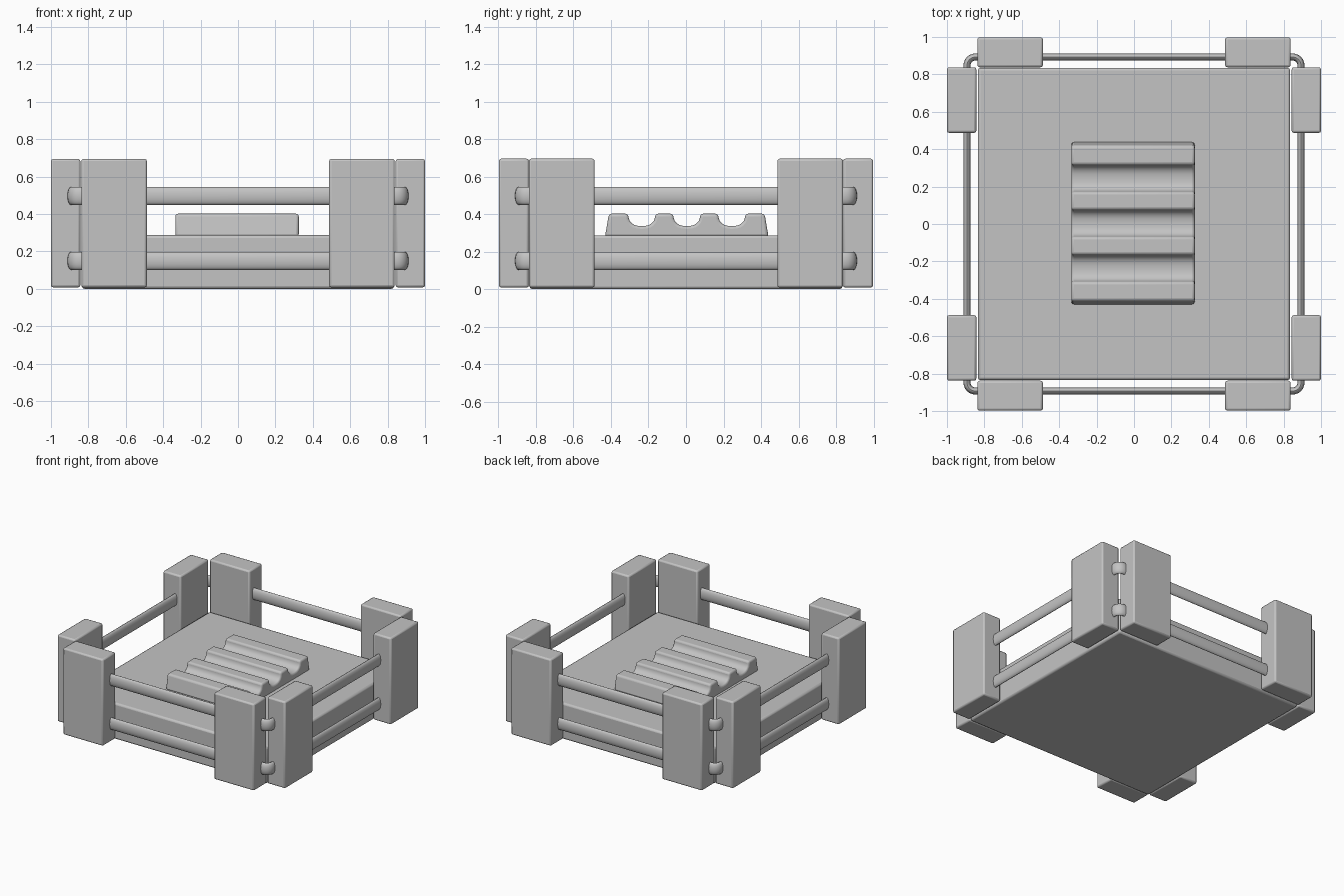
import bpy, bmesh, math
from mathutils import Vector

cube = bpy.data.objects.get("Cube")
if cube:
    bpy.data.objects.remove(cube, do_unlink=True)

# Single plain grey material
grey = bpy.data.materials.new("plain_grey")
grey.use_nodes = True
colour = (0.55, 0.55, 0.55, 1)
grey.diffuse_color = colour
grey.node_tree.nodes["Principled BSDF"].inputs["Base Color"].default_value = colour


def finish(name, bm, bevel=0, segments=2):
    bmesh.ops.recalc_face_normals(bm, faces=bm.faces)
    mesh = bpy.data.meshes.new(name)
    bm.to_mesh(mesh)
    bm.free()
    mesh.materials.append(grey)
    obj = bpy.data.objects.new(name, mesh)
    bpy.context.collection.objects.link(obj)
    bpy.ops.object.select_all(action='DESELECT')
    obj.select_set(True)
    bpy.context.view_layer.objects.active = obj
    if bevel:
        mod = obj.modifiers.new("soft_edges", 'BEVEL')
        mod.width = bevel
        mod.segments = segments
        mod.limit_method = 'ANGLE'
        mod.angle_limit = math.radians(35)
    bpy.ops.object.shade_smooth_by_angle(angle=math.radians(35))
    return obj


def box(name, low, high, bevel):
    low, high = Vector(low), Vector(high)
    bm = bmesh.new()
    bmesh.ops.create_cube(bm, size=1)
    bmesh.ops.scale(bm, vec=high - low, verts=bm.verts)
    bmesh.ops.translate(bm, vec=(low + high) / 2, verts=bm.verts)
    return finish(name, bm, bevel)


# Platform
box("platform", (-0.835, -0.835, 0), (0.835, 0.835, 0.287), 0.015)

# Eight corner posts, two on each side
INNER, EDGE, OUTER = 0.487, 0.838, 0.998
for sx, x_name in ((-1, "right"), (1, "left")):
    for sy, y_name in ((-1, "front"), (1, "back")):
        for facing, dx, dy in (("end", (INNER, EDGE), (EDGE, OUTER)),
                               ("side", (EDGE + 0.005, OUTER + 0.002), (INNER, EDGE))):
            xs = sorted(sx * v for v in dx)
            ys = sorted(sy * v for v in dy)
            box(f"{y_name}_{x_name}_{facing}_post",
                (xs[0], ys[0], 0.008), (xs[1], ys[1], 0.695), 0.012)


# Rails: flattened rods running round all four sides
def rail(name, z, reach=0.893, radius=0.045, half_width=0.019, half_height=0.048):
    bm = bmesh.new()
    rings = []
    for quarter in range(4):
        middle = math.pi / 4 + quarter * math.pi / 2
        corner = Vector((math.cos(middle), math.sin(middle), 0)) * (reach - radius) * math.sqrt(2)
        for step in range(7):
            a = quarter * math.pi / 2 + step / 6 * math.pi / 2
            out = Vector((math.cos(a), math.sin(a), 0))
            ring = []
            for k in range(16):
                t = k * math.tau / 16
                p = corner + out * (radius + half_width * math.cos(t))
                ring.append(bm.verts.new((p.x, p.y, z + half_height * math.sin(t))))
            rings.append(ring)
    for i, ring in enumerate(rings):
        following = rings[(i + 1) % len(rings)]
        for k in range(16):
            j = (k + 1) % 16
            bm.faces.new((ring[k], ring[j], following[j], following[k]))
    return finish(name, bm)


rail("lower_rail", 0.15)
rail("upper_rail", 0.497)

# Ridged block: a side profile with three scoops, stretched across x
profile = [(-0.436, 0.28), (-0.415, 0.402)]
for centre in (-0.24, 0, 0.24):
    for step in range(13):
        a = math.pi * step / 12
        c, s = math.cos(a), math.sin(a)
        profile.append((centre - 0.072 * math.copysign(abs(c) ** 0.8, c),
                        0.402 - 0.066 * s ** 0.8))
profile += [(0.415, 0.402), (0.436, 0.28)]
bm = bmesh.new()
face = bm.faces.new([bm.verts.new((-0.335, y + 0.004, z)) for y, z in profile])
extruded = bmesh.ops.extrude_face_region(bm, geom=[face])
bmesh.ops.translate(bm, vec=(0.66, 0, 0),
                    verts=[g for g in extruded["geom"] if isinstance(g, bmesh.types.BMVert)])
finish("ridged_block", bm, 0.015, 3)
